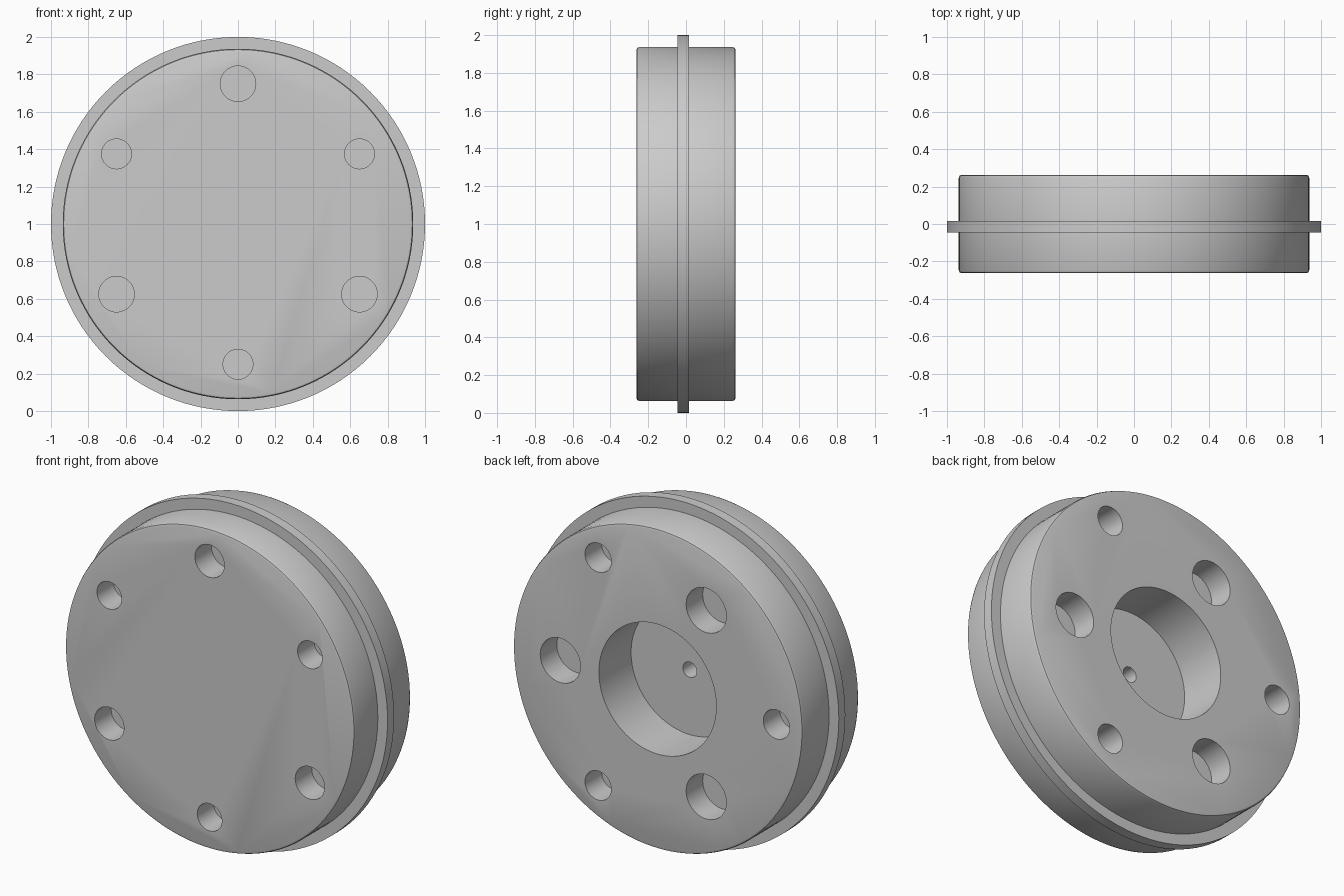
import bpy, bmesh, math

if "Cube" in bpy.data.objects:
    bpy.data.objects.remove(bpy.data.objects["Cube"])

SEG = 128
CENTRE_Z = 1.0

# Drum body: profile (radius, y) spun about the y axis, with a raised rim band
profile = [(0.92, -0.263), (0.932, -0.259), (0.937, -0.247),
           (0.937, -0.045), (1.0, -0.045), (1.0, 0.015), (0.937, 0.015),
           (0.937, 0.247), (0.932, 0.259), (0.92, 0.263)]
bm = bmesh.new()
rings = []
for r, y in profile:
    rings.append([bm.verts.new((r * math.cos(2 * math.pi * i / SEG), y,
                                CENTRE_Z + r * math.sin(2 * math.pi * i / SEG)))
                  for i in range(SEG)])
for a, b in zip(rings, rings[1:]):
    for i in range(SEG):
        j = (i + 1) % SEG
        bm.faces.new((a[i], a[j], b[j], b[i]))
bm.faces.new(rings[0])
bm.faces.new(rings[-1])
bmesh.ops.recalc_face_normals(bm, faces=bm.faces)
mesh = bpy.data.meshes.new("drum_body")
bm.to_mesh(mesh)
bm.free()
body = bpy.data.objects.new("drum_body", mesh)
bpy.context.collection.objects.link(body)


def cut_hole(name, x, z, radius, y0, y1, sides=48):
    """Subtract a round pocket running along y from y0 to y1."""
    bpy.ops.mesh.primitive_cylinder_add(
        vertices=sides, radius=radius, depth=abs(y1 - y0),
        location=(x, (y0 + y1) / 2, CENTRE_Z + z), rotation=(math.pi / 2, 0, 0))
    cutter = bpy.context.object
    cutter.name = name
    mod = body.modifiers.new(name, 'BOOLEAN')
    mod.operation = 'DIFFERENCE'
    mod.solver = 'EXACT'
    mod.object = cutter
    bpy.context.view_layer.objects.active = body
    bpy.ops.object.modifier_apply(modifier=name)
    bpy.data.objects.remove(cutter, do_unlink=True)


# Front pockets: six on one circle, alternating in size
for i in range(6):
    t = math.radians(90 + 60 * i)
    cut_hole("front_pocket", 0.75 * math.cos(t), 0.75 * math.sin(t),
             0.095 if i % 2 == 0 else 0.08, -0.4, -0.11)

# Back pockets: large ones on an inner circle, small ones on an outer circle
for i in range(6):
    t = math.radians(60 * i)
    ring, radius = (0.63, 0.13) if i % 2 == 0 else (0.77, 0.085)
    cut_hole("back_pocket", ring * math.cos(t), ring * math.sin(t), radius, 0.4, 0.11)

# Central back recess with a small pilot hole in its floor
cut_hole("back_recess", 0, 0, 0.38, 0.4, -0.035, 96)
cut_hole("pilot_hole", 0, 0, 0.045, 0.1, -0.135, 32)

# Smooth shading with crisp edges
bpy.ops.object.select_all(action='DESELECT')
body.select_set(True)
bpy.context.view_layer.objects.active = body
bpy.ops.object.shade_smooth_by_angle(angle=math.radians(35))
